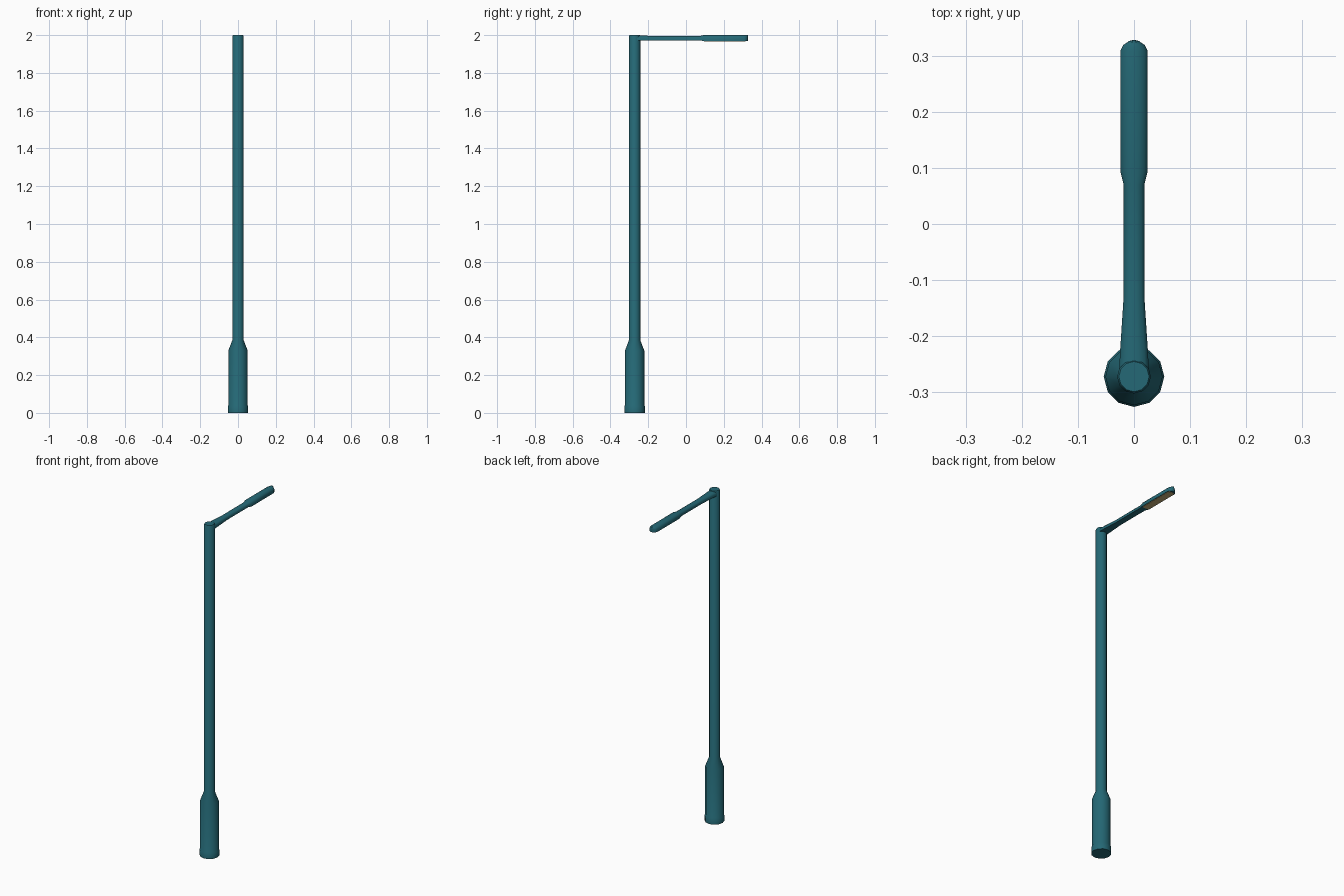
import bpy, bmesh, math

if "Cube" in bpy.data.objects:
    bpy.data.objects.remove(bpy.data.objects["Cube"])

POLE_Y = -0.272


def material(name, rgb):
    m = bpy.data.materials.new(name)
    m.diffuse_color = (*rgb, 1)
    m.use_nodes = True
    m.node_tree.nodes["Principled BSDF"].inputs["Base Color"].default_value = m.diffuse_color
    return m


teal = material("teal_paint", (0.018, 0.14, 0.18))
cream = material("cream_lens", (0.55, 0.42, 0.19))


def loft(name, rings, mat):
    """Skin a list of equal-length closed rings and cap both ends."""
    bm = bmesh.new()
    loops = [[bm.verts.new(p) for p in ring] for ring in rings]
    n = len(loops[0])
    for a, b in zip(loops, loops[1:]):
        for i in range(n):
            j = (i + 1) % n
            bm.faces.new((a[i], a[j], b[j], b[i]))
    bm.faces.new(list(reversed(loops[0])))
    bm.faces.new(loops[-1])
    bmesh.ops.recalc_face_normals(bm, faces=bm.faces)
    me = bpy.data.meshes.new(name)
    bm.to_mesh(me)
    bm.free()
    me.materials.append(mat)
    ob = bpy.data.objects.new(name, me)
    bpy.context.collection.objects.link(ob)
    bpy.ops.object.select_all(action='DESELECT')
    ob.select_set(True)
    bpy.context.view_layer.objects.active = ob
    bpy.ops.object.shade_smooth_by_angle(angle=math.radians(40))
    return ob


def circle(r, z, n=12):
    return [(r * math.cos(2 * math.pi * i / n),
             POLE_Y + r * math.sin(2 * math.pi * i / n), z) for i in range(n)]


# Pole with footing, wide base and shoulder
loft("pole", [circle(r, z) for r, z in (
    (0.054, 0), (0.054, 0.035), (0.051, 0.04), (0.051, 0.33),
    (0.030, 0.385), (0.030, 1.994), (0.027, 2.0))], teal)

# Domed cross-section with a flat underside, shared by arm and lamp head
DOME = [(-1, 0), (-1, 0.55), (-0.75, 0.85), (-0.3, 1),
        (0.3, 1), (0.75, 0.85), (1, 0.55), (1, 0)]


def dome(y, w, z0, z1):
    return [(w * x, y, z0 + (z1 - z0) * z) for x, z in DOME]


# Arm tapering away from the pole, flaring into the rounded lamp head
loft("arm_and_lamp_head", [dome(*s) for s in (
    (-0.272, 0.027, 1.970, 1.998), (-0.222, 0.0245, 1.971, 1.997),
    (-0.130, 0.0185, 1.972, 1.995), (0.070, 0.0185, 1.972, 1.995),
    (0.095, 0.0245, 1.969, 2.0), (0.308, 0.0245, 1.969, 2.0),
    (0.319, 0.019, 1.969, 2.0), (0.326, 0.009, 1.969, 2.0),
    (0.328, 0.002, 1.969, 2.0))], teal)


# Light panel under the head
def slab(y, w):
    return [(-w, y, 1.967), (-w, y, 1.970), (w, y, 1.970), (w, y, 1.967)]


loft("light_panel", [slab(0.095, 0.017), slab(0.102, 0.021),
                     slab(0.302, 0.021), slab(0.315, 0.014)], cream)
